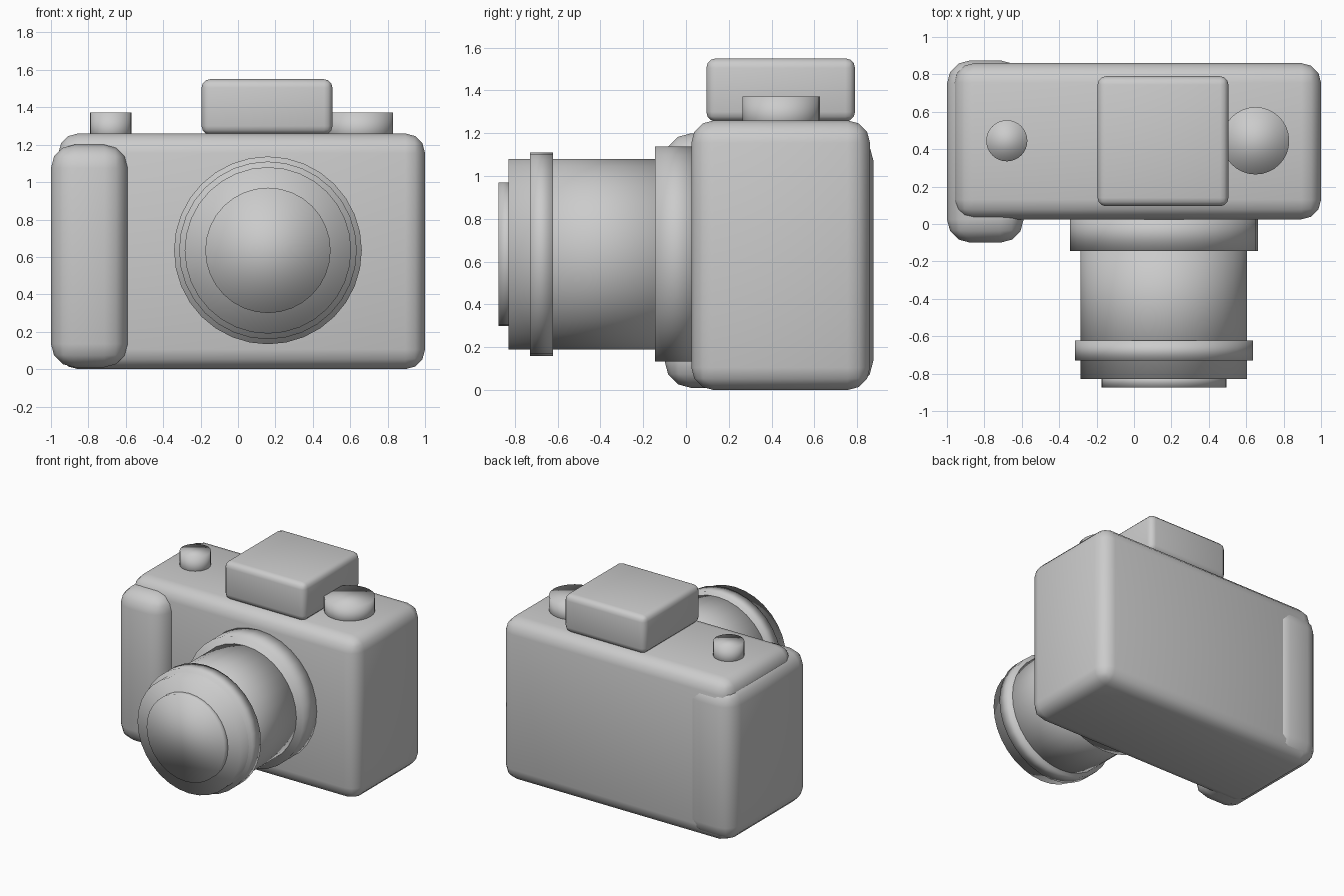
import bpy
from math import pi

if "Cube" in bpy.data.objects:
    bpy.data.objects.remove(bpy.data.objects["Cube"])


def smooth(obj):
    for p in obj.data.polygons:
        p.use_smooth = True


def rounded_box(name, lo, hi, radius, segments=3):
    """Box between two corners with rounded edges."""
    bpy.ops.mesh.primitive_cube_add(size=1, location=[(a + b) / 2 for a, b in zip(lo, hi)])
    obj = bpy.context.object
    obj.name = name
    obj.scale = [b - a for a, b in zip(lo, hi)]
    bpy.ops.object.transform_apply(location=False, rotation=False, scale=True)
    mod = obj.modifiers.new("rounding", "BEVEL")
    mod.width = radius
    mod.segments = segments
    smooth(obj)
    return obj


def cylinder(name, centre, radius, start, end, along_y=False):
    """Smooth cylinder from start to end along y or z."""
    mid = (start + end) / 2
    loc = (centre[0], mid, centre[1]) if along_y else (*centre, mid)
    bpy.ops.mesh.primitive_cylinder_add(
        vertices=32, radius=radius, depth=end - start, location=loc,
        rotation=(pi / 2 if along_y else 0, 0, 0))
    obj = bpy.context.object
    obj.name = name
    smooth(obj)
    return obj


# Body, hand grip and viewfinder housing
rounded_box("body", (-0.96, 0.025, 0.0), (1.0, 0.86, 1.26), 0.105)
rounded_box("hand_grip", (-1.0, -0.10, 0.01), (-0.59, 0.875, 1.20), 0.125)
rounded_box("viewfinder_housing", (-0.195, 0.095, 1.255), (0.505, 0.79, 1.55), 0.045)

# Top controls
cylinder("shutter_button", (-0.68, 0.445), 0.11, 1.20, 1.372)
cylinder("mode_dial", (0.65, 0.445), 0.18, 1.20, 1.372)

# Stepped lens
for name, radius, front, back in (
    ("lens_mount", 0.502, -0.145, 0.06),
    ("lens_barrel", 0.445, -0.83, 0.03),
    ("focus_ring", 0.475, -0.73, -0.622),
    ("front_glass", 0.335, -0.875, -0.80),
):
    cylinder(name, (0.16, 0.635), radius, front, back, along_y=True)
